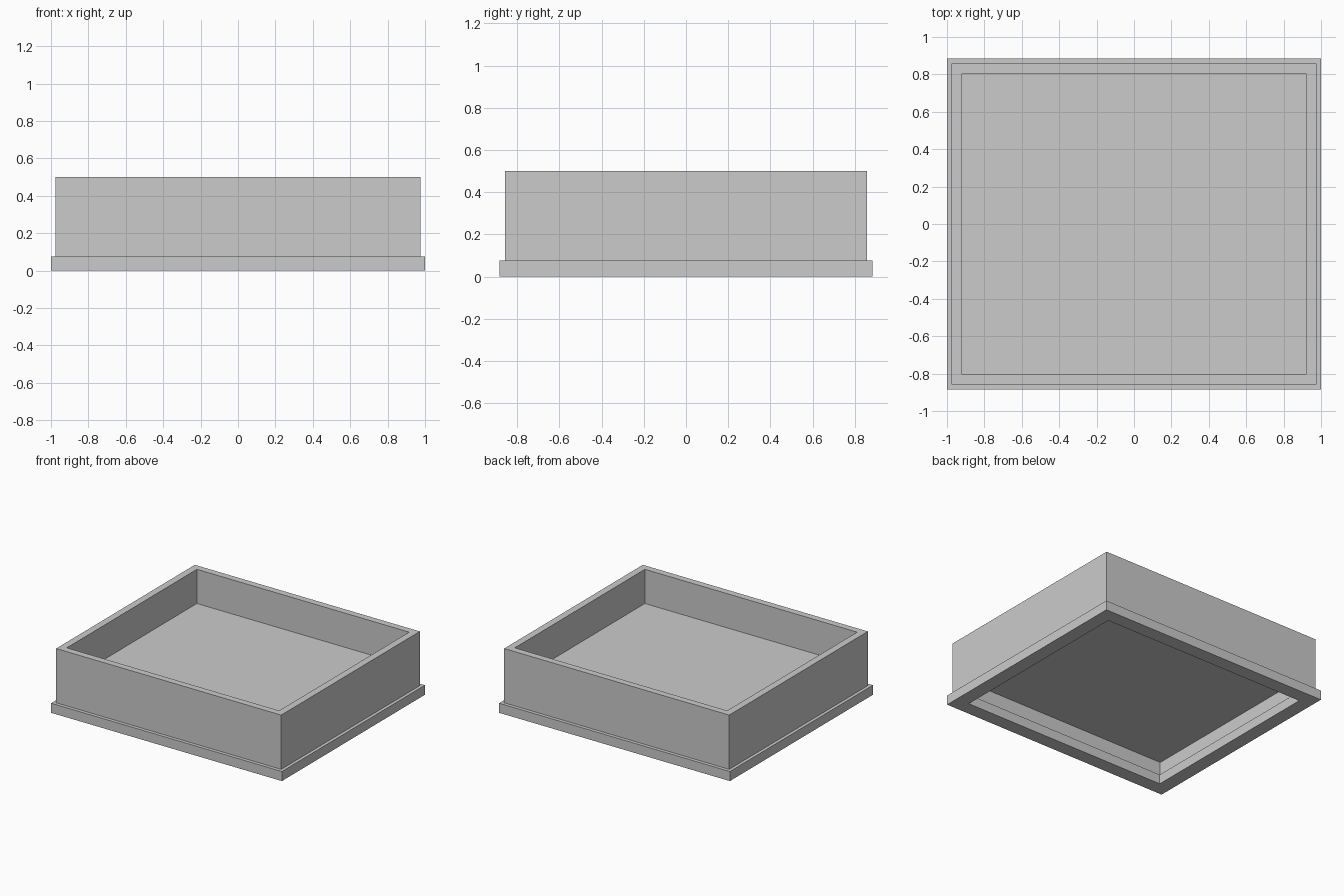
import bpy
import bmesh

if "Cube" in bpy.data.objects:
    bpy.data.objects.remove(bpy.data.objects["Cube"])

grey = bpy.data.materials.new("plain grey")
grey.diffuse_color = (0.6, 0.6, 0.6, 1)
grey.use_nodes = True
grey.node_tree.nodes["Principled BSDF"].inputs["Base Color"].default_value = grey.diffuse_color


def add_object(name, bm):
    bmesh.ops.recalc_face_normals(bm, faces=bm.faces)
    mesh = bpy.data.meshes.new(name)
    bm.to_mesh(mesh)
    bm.free()
    mesh.materials.append(grey)
    bpy.context.collection.objects.link(bpy.data.objects.new(name, mesh))


def frame(name, outer, inner, z0, z1):
    """Rectangular ring; outer and inner are half sizes in x and y."""
    bm = bmesh.new()
    loops = []
    for (hx, hy), z in ((outer, z0), (outer, z1), (inner, z1), (inner, z0)):
        corners = ((-hx, -hy), (hx, -hy), (hx, hy), (-hx, hy))
        loops.append([bm.verts.new((x, y, z)) for x, y in corners])
    for k in range(4):
        a, b = loops[k], loops[(k + 1) % 4]
        for i in range(4):
            j = (i + 1) % 4
            bm.faces.new((a[i], a[j], b[j], b[i]))
    add_object(name, bm)


def slab(name, half, z0, z1):
    bm = bmesh.new()
    bmesh.ops.create_cube(bm, size=2)
    for v in bm.verts:
        v.co = (v.co.x * half[0], v.co.y * half[1], z1 if v.co.z > 0 else z0)
    add_object(name, bm)


# Wide base rim, projecting both inside and outside the walls
frame("base_rim", (1.0, 0.885), (0.89, 0.775), 0, 0.075)
# Upright tray walls
frame("tray_walls", (0.975, 0.858), (0.92, 0.805), 0.075, 0.5)
# Raised floor panel held between the walls
slab("tray_floor", (0.92, 0.805), 0.20, 0.232)
